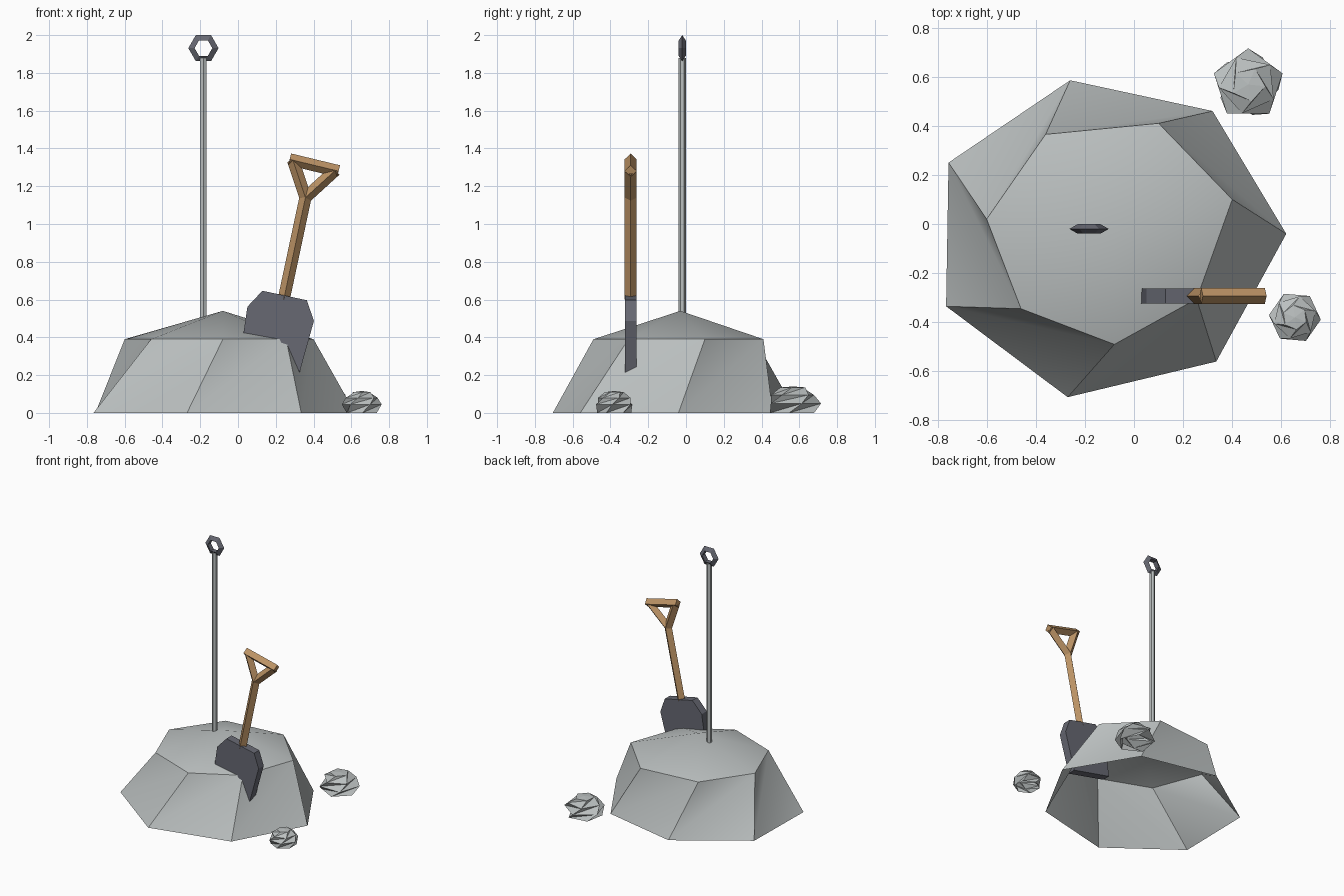
import bpy, bmesh, math
from mathutils import Vector

cube = bpy.data.objects.get("Cube")
if cube:
    bpy.data.objects.remove(cube)


def material(name, rgb):
    m = bpy.data.materials.new(name)
    m.use_nodes = True
    m.diffuse_color = (*rgb, 1)
    bsdf = next(n for n in m.node_tree.nodes if n.type == "BSDF_PRINCIPLED")
    bsdf.inputs["Base Color"].default_value = (*rgb, 1)
    return m


stone = material("stone grey", (0.50, 0.53, 0.53))
slate = material("dark slate metal", (0.135, 0.14, 0.17))
wood = material("wood", (0.50, 0.29, 0.13))


def make(name, bm, mat):
    bmesh.ops.recalc_face_normals(bm, faces=bm.faces)
    mesh = bpy.data.meshes.new(name)
    bm.to_mesh(mesh)
    bm.free()
    obj = bpy.data.objects.new(name, mesh)
    bpy.context.collection.objects.link(obj)
    mesh.materials.append(mat)
    return obj


def heap(name, rings, tip, mat):
    """Open-bottomed heap: rings of points joined by creased triangles and closed with a tip."""
    bm = bmesh.new()
    loops = [[bm.verts.new(p) for p in ring] for ring in rings]
    top = bm.verts.new(tip)
    sides = len(loops[0])
    for i in range(sides):
        j = (i + 1) % sides
        for low, high in zip(loops, loops[1:]):
            bm.faces.new((low[i], low[j], high[j]))
            bm.faces.new((low[i], high[j], high[i]))
        bm.faces.new((loops[-1][i], loops[-1][j], top))
    return make(name, bm, mat)


def stone_heap(name, x, y, sides, rings, top):
    """Small jagged stone from regular rings, each (radius, height, turn in degrees)."""
    loops = []
    for radius, z, turn in rings:
        angles = [math.radians(turn) + math.tau * i / sides for i in range(sides)]
        loops.append([(x + radius * math.cos(a), y + radius * math.sin(a), z) for a in angles])
    return heap(name, loops, (x, y, top), stone)


def beam(name, start, end, radius, sides, mat):
    """Straight bar between two points, with a corner facing the front."""
    start, end = Vector(start), Vector(end)
    axis = (end - start).normalized()
    front = Vector((0, -1, 0))
    side = axis.cross(front)
    bm = bmesh.new()
    ends = []
    for p in (start, end):
        ends.append([bm.verts.new(p + radius * (front * math.cos(a) + side * math.sin(a)))
                     for a in (math.tau * i / sides for i in range(sides))])
    for i in range(sides):
        j = (i + 1) % sides
        bm.faces.new((ends[0][i], ends[0][j], ends[1][j], ends[1][i]))
    for cap in ends:
        bm.faces.new(cap)
    return make(name, bm, mat)


# Mound: uneven seven-sided foot and shoulder
foot = [(0.62, -0.04), (0.32, 0.46), (-0.26, 0.585), (-0.755, 0.25),
        (-0.765, -0.335), (-0.27, -0.705), (0.335, -0.56)]
shoulder = [(0.40, 0.10), (0.10, 0.41), (-0.36, 0.365), (-0.60, 0.02),
            (-0.46, -0.345), (-0.08, -0.49), (0.255, -0.305)]
mound = heap("mound", [[(x, y, 0) for x, y in foot], [(x, y, 0.39) for x, y in shoulder]],
             (-0.08, -0.03, 0.54), stone)
bpy.ops.object.select_all(action="DESELECT")
mound.select_set(True)
bpy.context.view_layer.objects.active = mound
bpy.ops.object.shade_smooth_by_angle(angle=math.radians(40))

# Loose stones
stone_heap("back_stone", 0.465, 0.568, 5,
           [(0.125, 0, -10), (0.147, 0.05, 18), (0.12, 0.095, 42), (0.07, 0.135, 66)], 0.14)
stone_heap("front_stone", 0.655, -0.38, 6,
           [(0.09, 0, -28), (0.106, 0.045, -5), (0.088, 0.08, 17), (0.05, 0.11, 38)], 0.116)

# Upright pole with a ring on top
POLE_X, POLE_Y = -0.183, -0.02
beam("pole", (POLE_X, POLE_Y, 0.46), (POLE_X, POLE_Y, 1.88), 0.02, 6, stone)
bpy.ops.mesh.primitive_torus_add(major_segments=6, minor_segments=3, major_radius=0.058,
                                 minor_radius=0.022, location=(POLE_X, POLE_Y, 1.931),
                                 rotation=(math.pi / 2, 0, 0))
ring = bpy.context.object
ring.name = "pole_ring"
ring.data.materials.append(slate)
for face in ring.data.polygons:
    face.use_smooth = False

# Leaning shovel: handle, triangular grip and blade
SY = -0.293
base = Vector((0.242, SY, 0.60))
neck = Vector((0.357, SY, 1.14))
beam("shovel_handle", base, neck, 0.032, 4, wood)
grip_left, grip_right = Vector((0.291, SY, 1.338)), Vector((0.515, SY, 1.284))
along = (grip_right - grip_left).normalized() * 0.018
beam("grip_bar", grip_left - along, grip_right + along, 0.032, 4, wood)
beam("grip_left_arm", neck, grip_left, 0.032, 4, wood)
beam("grip_right_arm", neck, grip_right, 0.032, 4, wood)

up = (neck - base).normalized()
across = Vector((up.z, 0, -up.x))
half = [(0.12, 0.022), (0.180, -0.077), (0.162, -0.368)]
outline = half + [(-u, v) for u, v in reversed(half)]
bm = bmesh.new()
face = bm.faces.new([bm.verts.new(base + across * u + up * v + Vector((0, -0.031, 0)))
                     for u, v in outline])
grown = bmesh.ops.extrude_face_region(bm, geom=[face])["geom"]
bmesh.ops.translate(bm, vec=(0, 0.062, 0),
                    verts=[g for g in grown if isinstance(g, bmesh.types.BMVert)])
make("shovel_blade", bm, slate)
